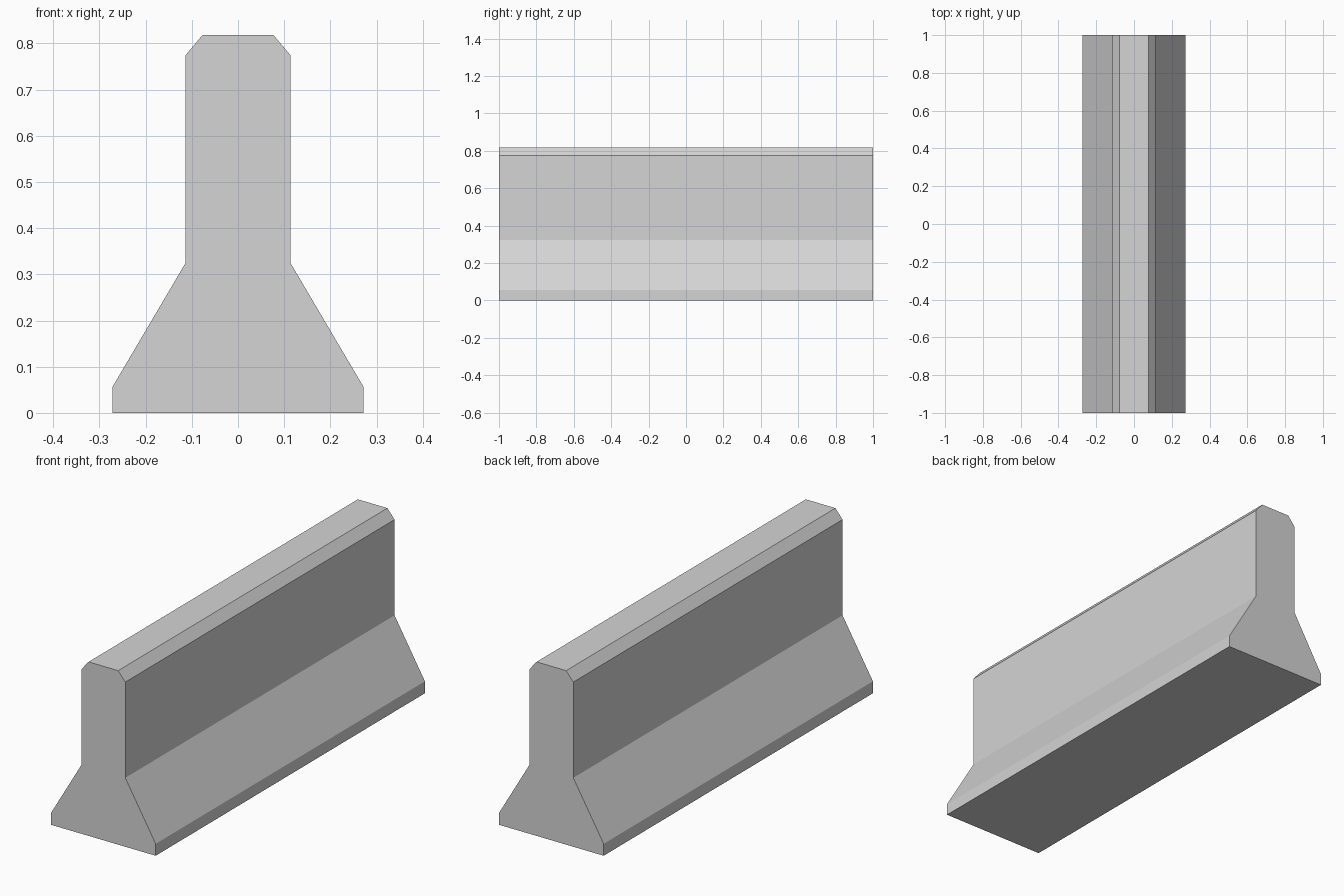
import bpy
import bmesh

cube = bpy.data.objects.get("Cube")
if cube:
    bpy.data.objects.remove(cube, do_unlink=True)

# Bare concrete
concrete = bpy.data.materials.new("light_grey_concrete")
concrete.use_nodes = True
colour = (0.66, 0.66, 0.66, 1)
concrete.diffuse_color = colour
shader = next(n for n in concrete.node_tree.nodes if n.type == "BSDF_PRINCIPLED")
shader.inputs["Base Color"].default_value = colour

# Half profile (x, z): foot, sloped base, upright stem, chamfered top
half = [(0.272, 0), (0.272, 0.056), (0.114, 0.324), (0.114, 0.774), (0.077, 0.818)]
profile = half + [(-x, z) for x, z in reversed(half)]

# Extrude the mirrored profile along the barrier's length
bm = bmesh.new()
end = bm.faces.new([bm.verts.new((x, -1, z)) for x, z in profile])
extruded = bmesh.ops.extrude_face_region(bm, geom=[end], use_keep_orig=True)
moved = [v for v in extruded["geom"] if isinstance(v, bmesh.types.BMVert)]
bmesh.ops.translate(bm, verts=moved, vec=(0, 2, 0))
bmesh.ops.recalc_face_normals(bm, faces=bm.faces)

mesh = bpy.data.meshes.new("road_barrier")
bm.to_mesh(mesh)
bm.free()
mesh.materials.append(concrete)
barrier = bpy.data.objects.new("road_barrier", mesh)
bpy.context.collection.objects.link(barrier)
